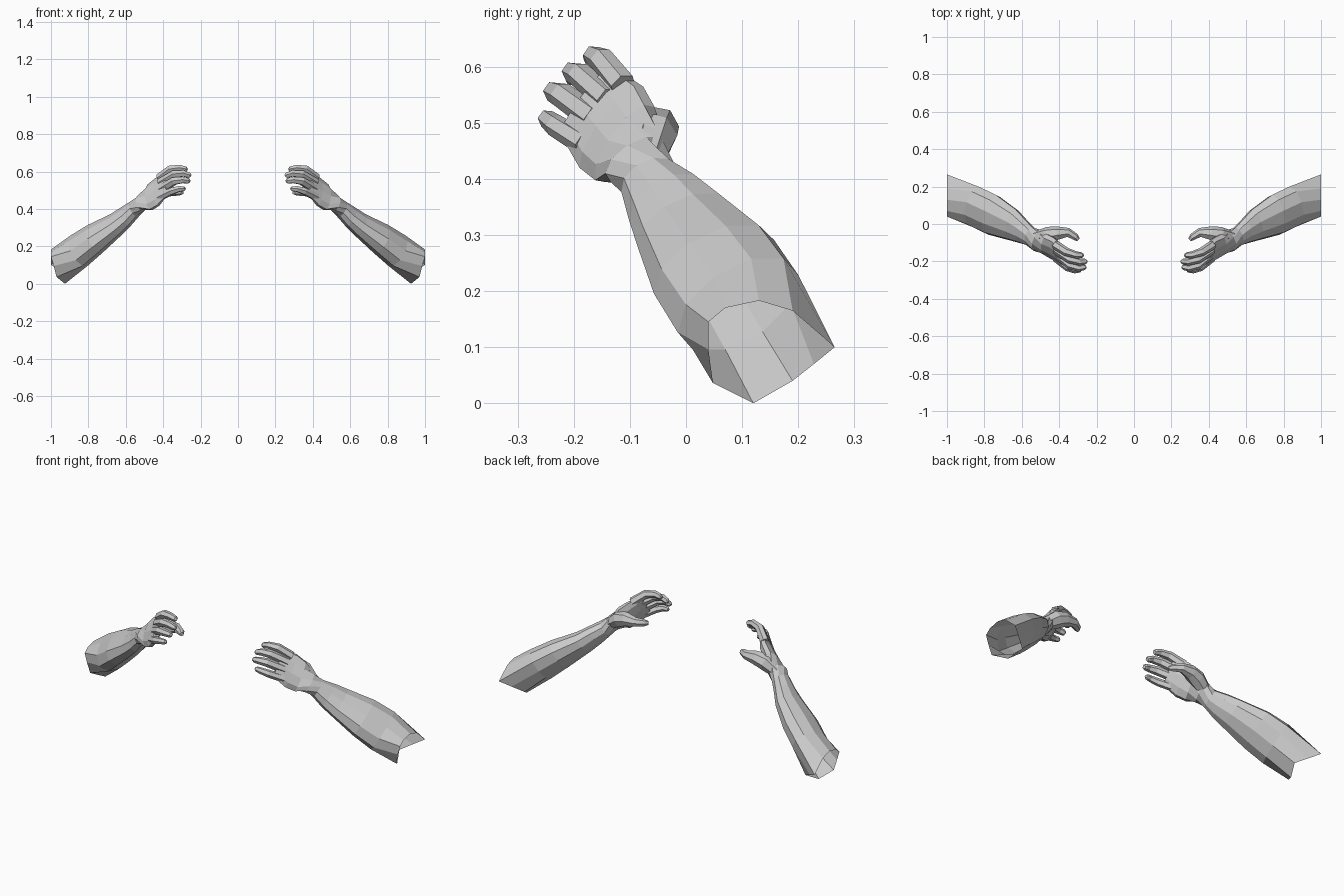
import bpy, bmesh, math
from mathutils import Vector

if "Cube" in bpy.data.objects:
    bpy.data.objects.remove(bpy.data.objects["Cube"])

skin = bpy.data.materials.new("plain_grey")
skin.diffuse_color = (0.6, 0.6, 0.6, 1)
skin.use_nodes = True
skin.node_tree.nodes["Principled BSDF"].inputs["Base Color"].default_value = skin.diffuse_color
N = 10


def ring(center, a, b, n=N, phase=0.0):
    """Oval of n points spanned by half-axes a and b."""
    c, a, b = Vector(center), Vector(a), Vector(b)
    angles = [phase + 2 * math.pi * i / n for i in range(n)]
    return [c + a * math.cos(t) + b * math.sin(t) for t in angles]


def loft(name, rings, cap_start, cap_end):
    """Skin the rings, then mirror the part to the other arm."""
    bm = bmesh.new()
    rows = [[bm.verts.new(p) for p in r] for r in rings]
    n = len(rows[0])
    for r0, r1 in zip(rows, rows[1:]):
        for i in range(n):
            j = (i + 1) % n
            bm.faces.new((r0[i], r0[j], r1[j], r1[i]))
    if cap_start:
        bm.faces.new(rows[0][::-1])
    if cap_end:
        bm.faces.new(rows[-1])
    bmesh.ops.recalc_face_normals(bm, faces=bm.faces)
    me = bpy.data.meshes.new(name)
    bm.to_mesh(me)
    bm.free()
    me.materials.append(skin)
    ob = bpy.data.objects.new(name, me)
    bpy.context.collection.objects.link(ob)
    mirror = ob.modifiers.new("other_arm", 'MIRROR')
    mirror.use_axis[0] = True
    return ob


# forearm: open, slanted elbow end, then skewed ovals down to the wrist
back = Vector((-0.447, 0.894, 0))
up = Vector((0.482, 0.241, 0.842))
PHASE = math.radians(27)
elbow = [(1, .265, .10), (1, .19, .165), (1, .13, .183), (1, .07, .17), (1, .04, .145),
         (.985, .04, .095), (.97, .048, .036), (.925, .12, 0), (.89, .19, .04), (.945, .228, .07)]
forearm = [[Vector(p) for p in elbow]]
for c, w, h, k in (((.85, .093, .177), .108, .100, .017), ((.76, .050, .243), .108, .090, .018),
                   ((.65, -.004, .318), .084, .068, .014), ((.60, -.036, .359), .066, .060, .011),
                   ((.555, -.066, .398), .052, .048, .004)):
    forearm.append(ring(c, back * w + up * k, up * h + back * k, N, PHASE))

# palm: flattens and turns from the wrist to the knuckle row
wide = Vector((0, .585, .81))
thick = Vector((.71, -.57, .41))
thick = (thick - wide * thick.dot(wide)).normalized()
for c, w, h, turn in (((.515, -.089, .434), .064, .043, .5), ((.470, -.109, .463), .085, .040, 1),
                      ((.430, -.133, .492), .093, .034, 1), ((.403, -.156, .517), .085, .026, 1),
                      ((.377, -.180, .537), .074, .017, 1)):
    a = back.lerp(wide, turn).normalized()
    b = up.lerp(thick, turn)
    b = (b - a * b.dot(a)).normalized()
    forearm.append(ring(c, a * w, b * h, N, PHASE))
loft("forearm_and_palm", forearm, False, True)


def digit(name, points, radii, n=6):
    """Tapered tube bent through the joints, with a blunt tip."""
    pts = [Vector(p) for p in points]
    rings = []
    for i, (p, r) in enumerate(zip(pts, radii)):
        d = (pts[min(i + 1, len(pts) - 1)] - pts[max(i - 1, 0)]).normalized()
        a = (wide - d * wide.dot(d)).normalized()
        rings.append(ring(p, a * r, d.cross(a) * r, n))
    return loft(name, rings, True, True)


# fingers: knuckle, two joints, pad, tip
fingers = {
    "index_finger": [(.42, -.112, .565), (.36, -.150, .612), (.31, -.165, .619), (.28, -.167, .612), (.272, -.165, .607)],
    "middle_finger": [(.415, -.138, .54), (.34, -.190, .586), (.29, -.203, .59), (.262, -.201, .58), (.253, -.20, .575)],
    "ring_finger": [(.41, -.163, .507), (.34, -.222, .55), (.295, -.236, .555), (.267, -.231, .55), (.258, -.228, .546)],
    "little_finger": [(.42, -.180, .462), (.355, -.233, .495), (.315, -.248, .507), (.29, -.245, .508), (.282, -.242, .507)],
}
for name, pts in fingers.items():
    s = 0.88 if name == "little_finger" else 1
    digit(name, pts, [r * s for r in (.025, .023, .019, .016, .009)])

# thumb: thick base in the palm, opposing the fingers
digit("thumb", [(.525, -.072, .435), (.46, -.060, .478), (.41, -.050, .492), (.352, -.046, .494),
                (.312, -.070, .490), (.298, -.084, .488)], (.034, .045, .038, .025, .019, .011), 7)
